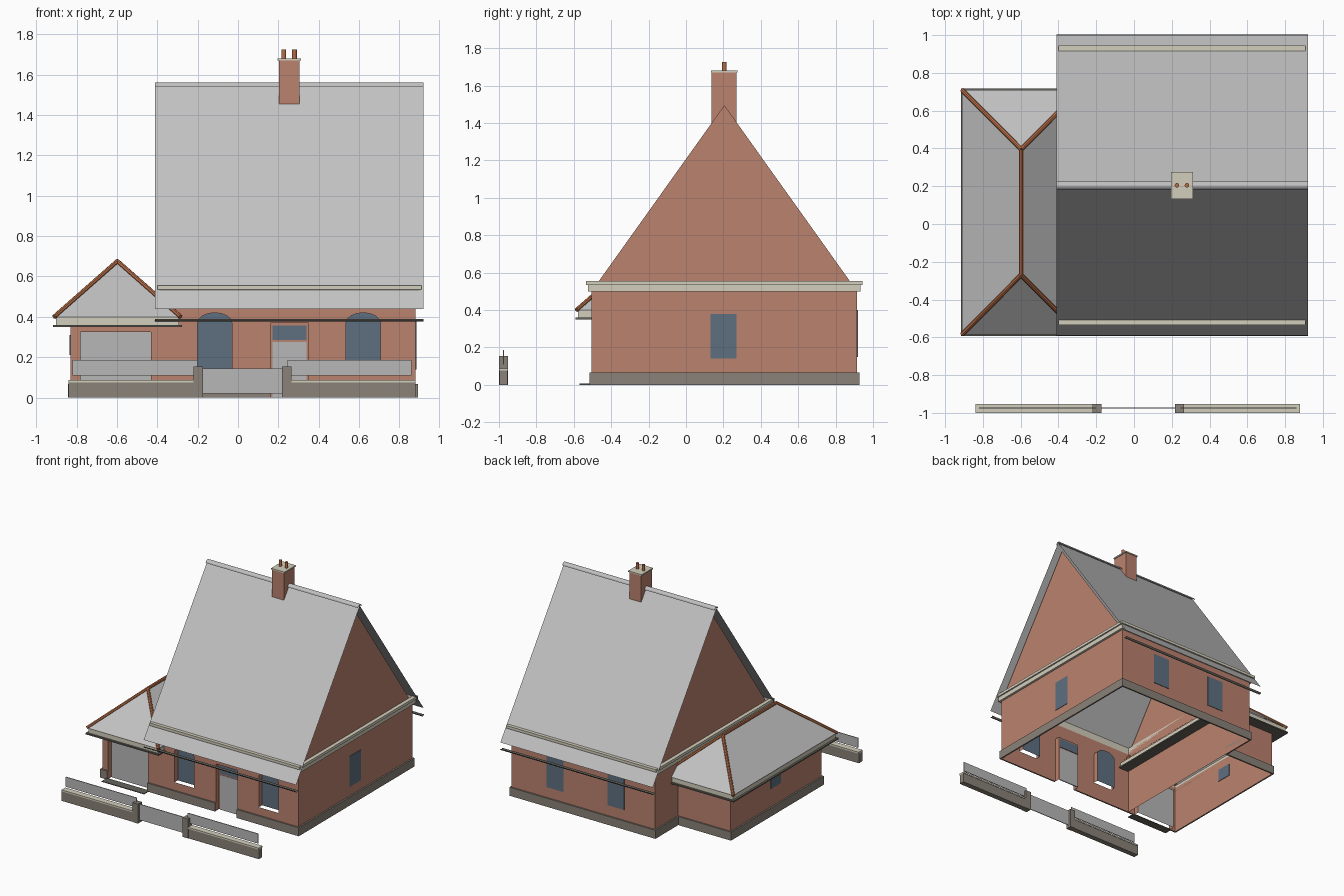
import bpy, bmesh, math
from mathutils import Vector

if "Cube" in bpy.data.objects:
    bpy.data.objects.remove(bpy.data.objects["Cube"], do_unlink=True)


def material(name, *srgb):
    lin = [((c + 0.055) / 1.055) ** 2.4 for c in srgb] + [1.0]
    m = bpy.data.materials.new(name)
    m.use_nodes = True
    m.diffuse_color = lin
    m.node_tree.nodes["Principled BSDF"].inputs["Base Color"].default_value = lin
    return m


BRICK = material("brick", .73, .51, .43)
SLATE = material("slate", .76, .76, .76)
CREAM = material("cream stone", .83, .81, .74)
TAUPE = material("taupe stone", .54, .51, .47)
GLASS = material("window glass", .37, .44, .50)
TILE = material("terracotta", .72, .43, .28)
GUTTER = material("gutter metal", .40, .39, .36)
PANEL = material("painted panel", .72, .72, .72)


def finish(name, bm, mat):
    me = bpy.data.meshes.new(name)
    bm.to_mesh(me)
    bm.free()
    me.materials.append(mat)
    ob = bpy.data.objects.new(name, me)
    bpy.context.collection.objects.link(ob)
    return ob


def sheets(name, polys, mat):
    """Thin surfaces, one face per point list."""
    bm = bmesh.new()
    for p in polys:
        bm.faces.new([bm.verts.new(v) for v in p])
    bmesh.ops.remove_doubles(bm, verts=bm.verts, dist=1e-5)
    return finish(name, bm, mat)


def boxes(name, spans, mat):
    """Boxes given as (x0, x1, y0, y1, z0, z1)."""
    bm = bmesh.new()
    for x0, x1, y0, y1, z0, z1 in spans:
        vs = bmesh.ops.create_cube(bm, size=1)["verts"]
        for v in vs:
            v.co = ((x0 + x1) / 2 + v.co.x * (x1 - x0),
                    (y0 + y1) / 2 + v.co.y * (y1 - y0),
                    (z0 + z1) / 2 + v.co.z * (z1 - z0))
    return finish(name, bm, mat)


def frame(name, rect, out, z0, z1, mat):
    """Rectangular ring standing out from a wall rectangle."""
    x0, x1, y0, y1 = rect
    bm = bmesh.new()
    loops = []
    for o, z in ((0, z0), (out, z0), (out, z1), (0, z1)):
        loops.append([bm.verts.new(c) for c in (
            (x0 - o, y0 - o, z), (x1 + o, y0 - o, z),
            (x1 + o, y1 + o, z), (x0 - o, y1 + o, z))])
    for k in range(4):
        a, b = loops[k], loops[(k + 1) % 4]
        for i in range(4):
            j = (i + 1) % 4
            bm.faces.new((a[i], a[j], b[j], b[i]))
    bmesh.ops.recalc_face_normals(bm, faces=bm.faces)
    return finish(name, bm, mat)


def rods(name, pairs, r, mat, sides=8):
    bm = bmesh.new()
    for a, b in pairs:
        a, b = Vector(a), Vector(b)
        vs = bmesh.ops.create_cone(bm, cap_ends=True, segments=sides, radius1=r,
                                   radius2=r, depth=(b - a).length)["verts"]
        rot = (b - a).to_track_quat('Z', 'Y')
        for v in vs:
            v.co = rot @ v.co + (a + b) / 2
    return finish(name, bm, mat)


# Main dimensions
X0, X1, Y0, Y1 = -.37, .88, -.505, .915       # main house walls
AX, AY = -.83, .63                            # annex left and back walls
MID = (Y0 + Y1) / 2
EAVE, TOP = .50, 1.495
DEPTH = .04


# Front wall with door and garage notches and two arched window openings
def square(x0, x1, z1):
    return [(x0, 0), (x0, z1), (x1, z1), (x1, 0)]


def arch(c, h=.085, sill=.13, spring=.37, rise=.05, n=8):
    arc = [(c - h * math.cos(math.pi * i / n), spring + rise * math.sin(math.pi * i / n))
           for i in range(n + 1)]
    return [(c - h, sill)] + arc + [(c + h, sill)]


garage, door = square(-.78, -.43, .325), square(.16, .35, .37)
arches = [arch(-.115), arch(.62)]
outline = [(AX, 0)] + garage + door + [(X1, 0), (X1, EAVE), (X0, EAVE), (X0, .38), (AX, .38)]
bm = bmesh.new()
edges = []
for loop in [outline] + arches:
    vs = [bm.verts.new((x, Y0, z)) for x, z in loop]
    edges += [bm.edges.new((vs[i - 1], vs[i])) for i in range(len(vs))]
bmesh.ops.triangle_fill(bm, edges=edges, use_beauty=True, normal=(0, -1, 0))
bmesh.ops.dissolve_limit(bm, angle_limit=.01, verts=bm.verts, edges=bm.edges)
for op in [garage, door] + arches:
    for (ax, az), (bx, bz) in zip(op, op[1:]):
        bm.faces.new([bm.verts.new(c) for c in (
            (ax, Y0, az), (bx, Y0, bz), (bx, Y0 + DEPTH, bz), (ax, Y0 + DEPTH, az))])
finish("front_wall", bm, BRICK)

YR = Y0 + DEPTH
sheets("arched_windows", [[(x, YR, z) for x, z in a] for a in arches], GLASS)
sheets("garage_door", [[(x, YR, z) for x, z in garage]], PANEL)
sheets("door_frame", [[(x, YR, z) for x, z in door]], BRICK)
boxes("front_door", [(.17, .34, YR - .004, YR + .004, 0, .275)], PANEL)
boxes("door_transom", [(.17, .34, YR - .004, YR + .004, .285, .357)], GLASS)
boxes("garage_ramp", [(-.79, -.42, -.57, Y0, 0, .006)], GUTTER)

# Remaining walls and gables
for label, x in (("right", X1), ("left", X0)):
    sheets(label + "_gable_wall", [[(x, Y0, 0), (x, Y1, 0), (x, Y1, EAVE),
                                    (x, MID, TOP), (x, Y0, EAVE)]], BRICK)
sheets("back_wall", [[(X0, Y1, 0), (X1, Y1, 0), (X1, Y1, EAVE), (X0, Y1, EAVE)]], BRICK)
sheets("annex_walls", [
    [(AX, Y0, 0), (AX, AY, 0), (AX, AY, .38), (AX, Y0, .38)],
    [(AX, AY, 0), (X0, AY, 0), (X0, AY, .38), (AX, AY, .38)]], BRICK)

# Flat windows on the other sides
T = .004
boxes("side_window", [(X1 - T, X1 + T, .13, .27, .14, .38)], GLASS)
boxes("back_windows", [(c - .073, c + .073, Y1 - T, Y1 + T, .15, .40) for c in (-.03, .50)], GLASS)
boxes("annex_window", [(AX - T, AX + T, .01, .13, .21, .31)], GLASS)

# Plinth around the foot, broken at the doors
P, H = .012, .067
boxes("plinth",
      [(a, b, Y0 - P, Y0, 0, H) for a, b in ((AX - P, -.78), (-.43, .16), (.35, X1 + P))]
      + [(X1, X1 + P, Y0, Y1, 0, H), (X0 - P, X1 + P, Y1, Y1 + P, 0, H),
         (X0 - P, X0, AY, Y1, 0, H), (AX - P, X0, AY, AY + P, 0, H),
         (AX - P, AX, Y0, AY, 0, H)], TAUPE)

# Cornice round the main house
house = (X0, X1, Y0, Y1)
frame("cornice_lower", house, .018, EAVE, .535, CREAM)
frame("cornice_lip", house, .029, .535, .556, CREAM)

# Main roof, ridge cap and eaves gutters, all thin sheets
RX0, RX1, HALF, RZ0, RZ1 = -.41, .92, .795, .44, 1.55
sheets("main_roof", [[(RX0, MID + s * HALF, RZ0), (RX1, MID + s * HALF, RZ0),
                      (RX1, MID, RZ1), (RX0, MID, RZ1)] for s in (-1, 1)], SLATE)


def half_pipe(name, y, z, r, up, mat, n=6):
    pts = [(y + r * math.cos(math.pi * i / n), z + up * r * math.sin(math.pi * i / n))
           for i in range(n + 1)]
    return sheets(name, [[(RX0, *a), (RX1, *a), (RX1, *b), (RX0, *b)]
                         for a, b in zip(pts, pts[1:])], mat)


half_pipe("ridge_cap", MID, 1.54, .022, 1, SLATE)
half_pipe("front_gutter", MID - HALF + .01, .39, .012, -1, GUTTER)
half_pipe("back_gutter", MID + HALF - .01, .39, .012, -1, GUTTER)

# Hipped annex roof with terracotta hips
L, R, F, B = -.91, -.285, -.585, .71
C, Z0, Z1 = (L + R) / 2, .40, .675
fl, fr, br, bl = (L, F, Z0), (R, F, Z0), (R, B, Z0), (L, B, Z0)
rf, rb = (C, F + .315, Z1), (C, B - .315, Z1)
sheets("annex_roof", [[fl, fr, rf], [fr, br, rb, rf], [br, bl, rb], [bl, fl, rf, rb]], SLATE)
rods("annex_hip_tiles", [(fl, rf), (fr, rf), (br, rb), (bl, rb), (rf, rb)], .012, TILE)
annex = (AX, R - .08, Y0, AY)
frame("annex_fascia", annex, .072, .36, .40, CREAM)
frame("annex_gutter", annex, .087, .35, .36, GUTTER)

# Chimney with cap and two pots
boxes("chimney", [(.202, .305, MID - .068, MID + .065, 1.36, 1.67)], BRICK)
boxes("chimney_cap", [(.195, .312, MID - .072, MID + .07, 1.67, 1.68)], CREAM)
rods("chimney_pots", [((x, MID, 1.68), (x, MID, 1.725)) for x in (.227, .28)], .012, TILE, 12)

# Garden wall, posts, gate and fence panels
FY0, FY1, FM = -1.0, -.952, -.975
runs = ((-.84, -.22), (.265, .88))
boxes("garden_wall", [(a, b, FY0 + .003, FY1 - .003, 0, .076) for a, b in runs], TAUPE)
boxes("garden_wall_coping", [(a, b, FY0, FY1, .076, .088) for a, b in runs], CREAM)
boxes("fence_panels", [(a, b, FM - .003, FM + .003, .11, .187)
                       for a, b in ((-.82, -.20), (.245, .86))], PANEL)
boxes("gate_posts", [(x, x + .047, FY0, FY1, 0, .153) for x in (-.22, .218)], TAUPE)
boxes("gate", [(-.173, .218, FM - .003, FM + .003, .02, .145)], PANEL)
